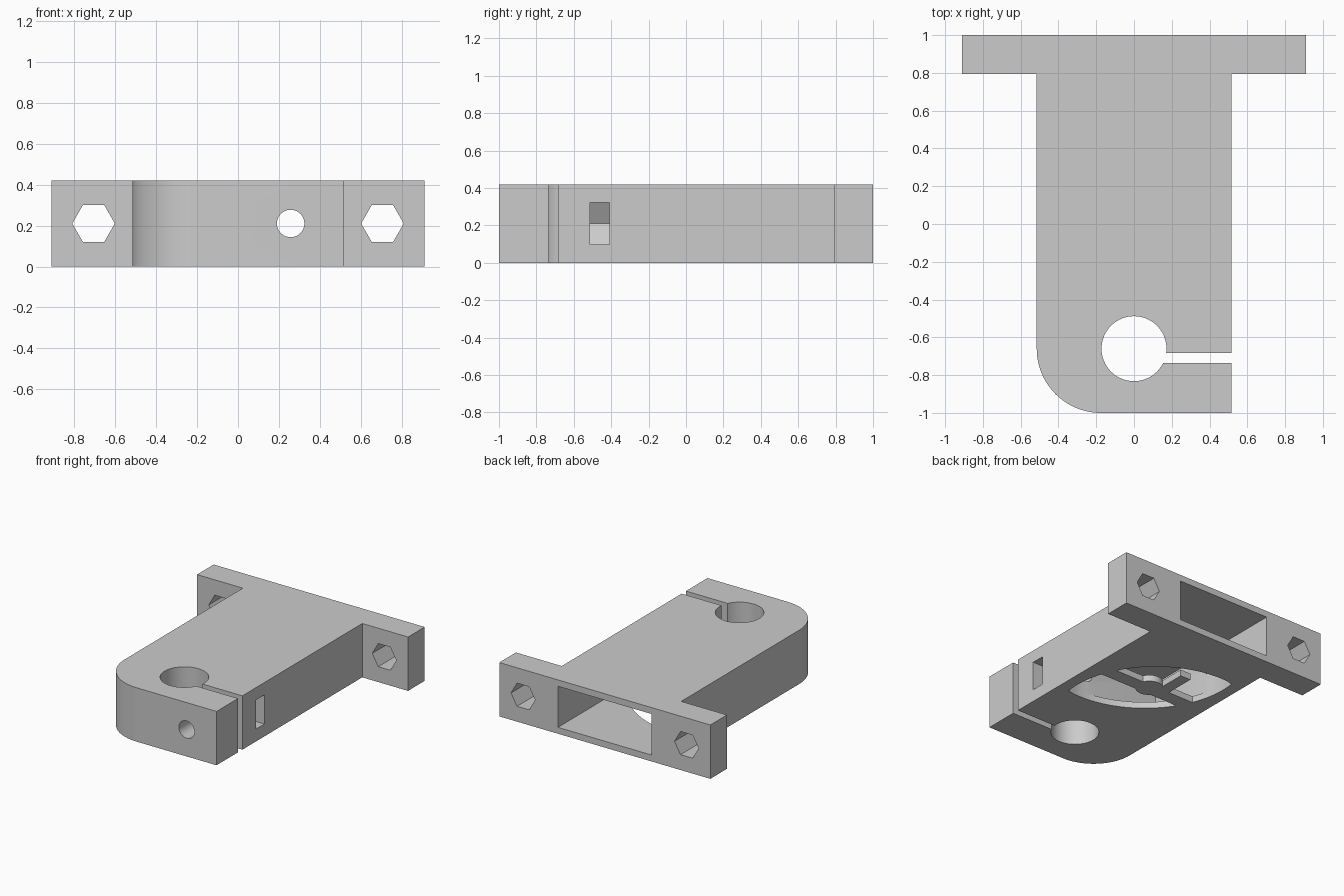
import bpy, bmesh
from math import sin, cos, pi, radians, atan2
from mathutils import Vector

cube = bpy.data.objects.get("Cube")
if cube:
    bpy.data.objects.remove(cube, do_unlink=True)

H = 0.42          # bracket height
MID = H / 2

grey = bpy.data.materials.new("light_grey")
grey.use_nodes = True
colour = (0.6, 0.6, 0.6, 1)
grey.diffuse_color = colour
grey.node_tree.nodes["Principled BSDF"].inputs["Base Color"].default_value = colour


def arc(cx, cy, r, start, end, n):
    step = (end - start) / n
    return [(cx + r * cos(radians(start + step * i)),
             cy + r * sin(radians(start + step * i))) for i in range(n + 1)]


def prism(name, points, low, high, axis="Z"):
    """Extrude an outline along Z (points are x, y) or Y (points are x, z)."""
    def place(p, d):
        return (p[0], p[1], d) if axis == "Z" else (p[0], d, p[1])
    bm = bmesh.new()
    face = bm.faces.new([bm.verts.new(place(p, low)) for p in points])
    shift = Vector(place((0, 0), high - low))
    new = bmesh.ops.extrude_face_region(bm, geom=[face])["geom"]
    bmesh.ops.translate(bm, vec=shift,
                        verts=[v for v in new if isinstance(v, bmesh.types.BMVert)])
    bmesh.ops.recalc_face_normals(bm, faces=bm.faces)
    mesh = bpy.data.meshes.new(name)
    bm.to_mesh(mesh)
    bm.free()
    mesh.materials.append(grey)
    obj = bpy.data.objects.new(name, mesh)
    bpy.context.collection.objects.link(obj)
    return obj


def rect(x0, x1, y0, y1):
    return [(x0, y0), (x1, y0), (x1, y1), (x0, y1)]


def ring(cx, cy, r, n):
    return arc(cx, cy, r, 0, 360, n)[:-1]


def cut(target, cutter):
    mod = target.modifiers.new("cut", "BOOLEAN")
    mod.operation, mod.solver, mod.object = "DIFFERENCE", "EXACT", cutter
    cutter.hide_render = True
    bpy.context.view_layer.objects.active = target
    bpy.ops.object.modifier_apply(modifier=mod.name)
    bpy.data.objects.remove(cutter, do_unlink=True)


# T-shaped body with one rounded front corner
outline = arc(-0.175, -0.66, 0.34, 180, 270, 24) + [
    (0.515, -1), (0.515, 0.795), (0.91, 0.795), (0.91, 1),
    (-0.91, 1), (-0.91, 0.795), (-0.515, 0.795)]
body = prism("clamp_bracket", outline, 0, H)

# Clamp bore and its slit
cut(body, prism("bore", ring(0, -0.66, 0.172, 64), -0.1, H + 0.1))
cut(body, prism("slit", rect(0, 0.7, -0.735, -0.682), -0.1, H + 0.1))

# Hollow open at the back
cut(body, prism("hollow", rect(-0.404, 0.404, 0.05, H - 0.05), -0.24, 1.1, "Y"))

# Hexagonal mounting holes in the flange
for side in (-1, 1):
    cut(body, prism("flange_hole", ring(side * 0.705, MID, 0.104, 6), 0.7, 1.1, "Y"))

# Clamp screw hole and side-loaded nut pocket
cut(body, prism("screw_hole", ring(0.257, MID, 0.067, 40), -1.1, 0, "Y"))
pocket = arc(0.257, MID, 0.131, 60, 300, 4) + [(0.7, MID - 0.1134), (0.7, MID + 0.1134)]
cut(body, prism("nut_pocket", pocket, -0.512, -0.41, "Y"))

# Leaf-shaped opening in the floor, with thin ribs left across it
half = 53
leaf = (arc(-0.31, -0.13, 0.735, 45 - half, 45 + half, 28)[:-1]
        + arc(0.31, 0.49, 0.735, 225 - half, 225 + half, 28)[:-1])
opening = prism("floor_opening", leaf, -0.1, 0.2)
cut(opening, prism("rib_hub", ring(0, 0.17, 0.1, 24), -0.2, 0.3))
cut(opening, prism("cross_rib", rect(-0.6, 0.6, 0.1, 0.21), -0.2, 0.3))
cut(opening, prism("long_rib", rect(-0.15, -0.06, 0.15, 0.45), -0.2, 0.3))
cut(body, opening)

# Smooth the round walls and keep the edges crisp
bpy.ops.object.select_all(action="DESELECT")
body.select_set(True)
bpy.context.view_layer.objects.active = body
bpy.ops.object.shade_smooth_by_angle(angle=radians(25))
